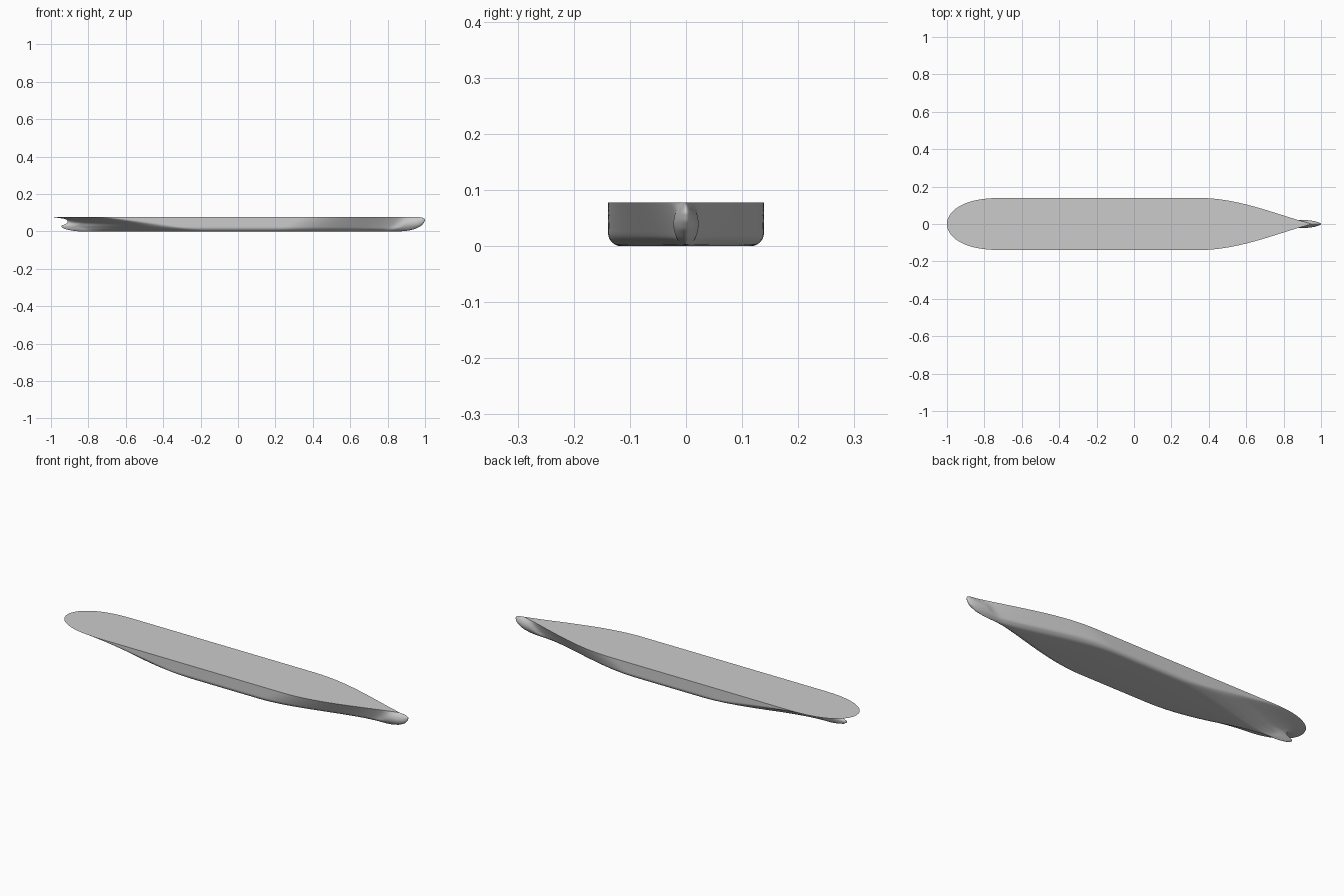
import bpy, bmesh, math

old = bpy.data.objects.get("Cube")
if old:
    bpy.data.objects.remove(old, do_unlink=True)

HEIGHT, BEAM, BILGE = 0.078, 0.139, 0.024
LEVELS, STATIONS = 30, 120

grey = bpy.data.materials.new("hull grey")
grey.use_nodes = True
colour = (0.6, 0.6, 0.6, 1)
grey.diffuse_color = colour
grey.node_tree.nodes["Principled BSDF"].inputs["Base Color"].default_value = colour

# Stem and stern outlines as (height, x)
stern_line = [(0, -0.85), (0.003, -0.88), (0.012, -0.925), (0.023, -0.943), (0.03, -0.945),
              (0.036, -0.93), (0.045, -0.912), (0.06, -0.912), (0.068, -0.93), (HEIGHT, -1)]
bow_line = [(0, 0.87), (0.004, 0.91), (0.014, 0.95), (0.03, 0.98), (0.045, 0.994),
            (0.06, 1), (0.069, 0.995), (0.075, 0.98), (HEIGHT, 0.95)]


def lerp(a, b, t):
    return a + (b - a) * t


def along(line, z):
    for (z0, x0), (z1, x1) in zip(line, line[1:]):
        if z <= z1:
            return lerp(x0, x1, (z - z0) / (z1 - z0))
    return line[-1][1]


def clamp(v):
    return max(0.0, min(1.0, v))


def ease(v):
    return v * v * (3 - 2 * v)


def bulb(distance, length, width, z, low, high):
    """Half width of a rounded end, measured inward from its tip."""
    h = clamp((z - low) / (high - low))
    d = clamp(distance / length)
    fade = 1 - ease(clamp(distance / length - 1))
    return width * math.sin(math.pi * h) ** 0.7 * math.sqrt(1 - (1 - d) ** 2) * fade


def half_breadth(x, z, aft, fore):
    t = z / HEIGHT
    # Rounded bilge
    drop = max(0, BILGE - z)
    side = BEAM - BILGE + math.sqrt(BILGE ** 2 - drop ** 2)
    # Stern run: hollow low down, full at the deck
    u = clamp((x - aft) / (lerp(-0.15, -0.7, t) - aft))
    full = math.sqrt(1 - (1 - u) ** 2.5)
    run = lerp(ease(u), full, t ** 3)
    # Bow entrance
    root = min(fore, 0.95)
    v = clamp((root - x) / (root - lerp(0.2, 0.35, t)))
    entrance = lerp(ease(v), math.sin(v * math.pi / 2), 0.75 * t)
    # Bulbs faired into both ends
    nose = bulb(fore - x, 0.09, 0.021, z, 0, HEIGHT)
    tail = bulb(x - aft, 0.07, 0.01, z, 0, 0.06)
    return math.sqrt((side * run * entrance) ** 2 + nose ** 2 + tail ** 2)


# Hull: stacked waterlines, mirrored about the centre line
bm = bmesh.new()
rings = []
for i in range(LEVELS + 1):
    z = HEIGHT * (1 - math.cos(math.pi * i / LEVELS)) / 2
    aft, fore = along(stern_line, z), along(bow_line, z)
    port, starboard = [], []
    for j in range(STATIONS + 1):
        x = lerp(aft, fore, (1 - math.cos(math.pi * j / STATIONS)) / 2)
        if j in (0, STATIONS):
            tip = bm.verts.new((x, 0, z))
            port.append(tip)
            starboard.append(tip)
        else:
            y = max(half_breadth(x, z, aft, fore), 0.0002)
            port.append(bm.verts.new((x, y, z)))
            starboard.append(bm.verts.new((x, -y, z)))
    rings.append((port, starboard))


def skin(row_a, row_b):
    for j in range(STATIONS):
        corners = [row_a[j], row_a[j + 1], row_b[j + 1], row_b[j]]
        bm.faces.new(list(dict.fromkeys(corners)))


for lower, upper in zip(rings, rings[1:]):
    for side in (0, 1):
        skin(lower[side], upper[side])

# Flat keel plate and flat deck
skin(*rings[0])
skin(*rings[-1])
bmesh.ops.recalc_face_normals(bm, faces=bm.faces)

mesh = bpy.data.meshes.new("hull")
bm.to_mesh(mesh)
bm.free()
mesh.materials.append(grey)
hull = bpy.data.objects.new("hull", mesh)
bpy.context.collection.objects.link(hull)
bpy.ops.object.select_all(action="DESELECT")
hull.select_set(True)
bpy.context.view_layer.objects.active = hull
bpy.ops.object.shade_smooth_by_angle(angle=math.radians(40))
